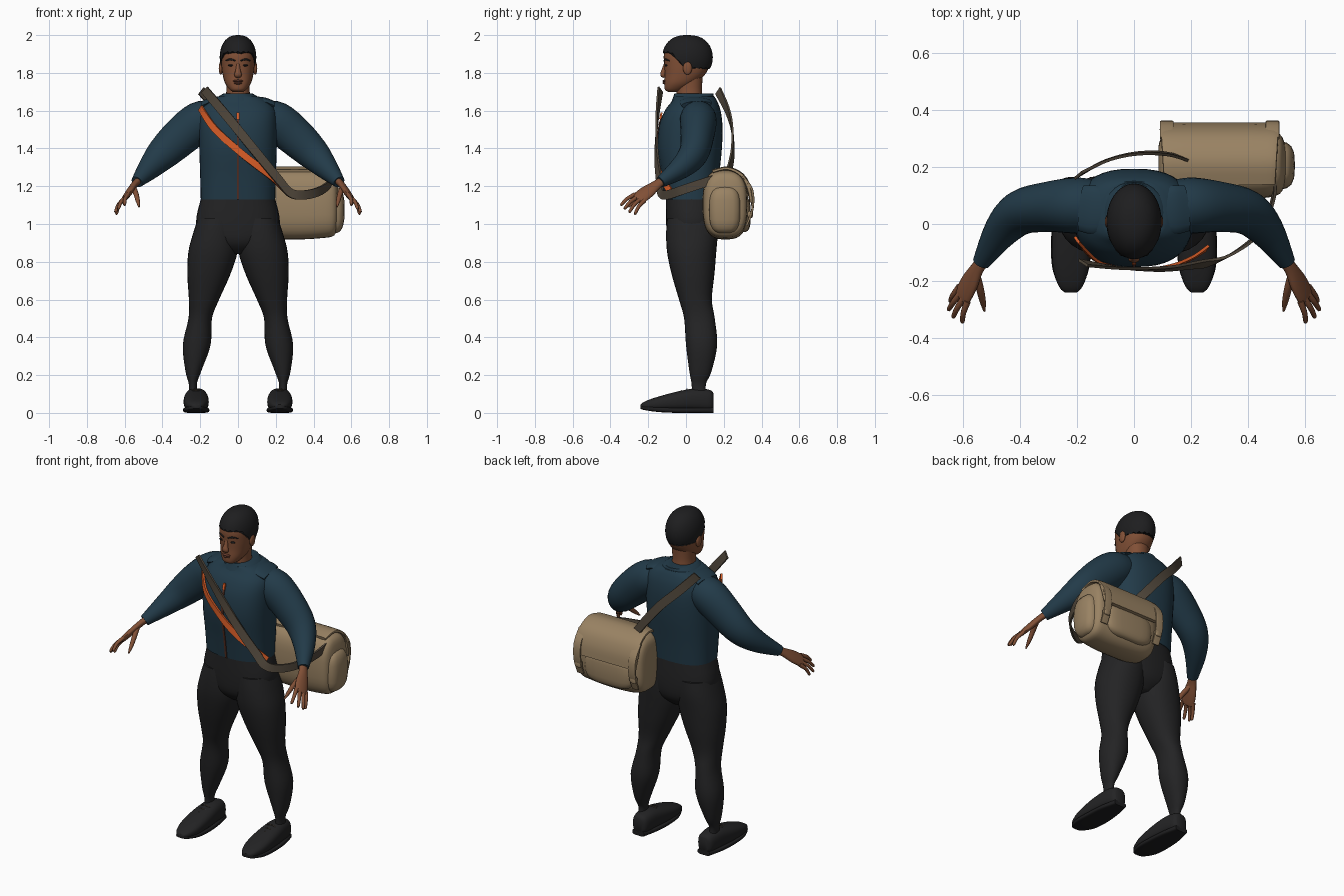
import bpy, bmesh, math
from mathutils import Vector as V


def material(name, rgb):
    m = bpy.data.materials.new(name)
    m.diffuse_color = (*rgb, 1)
    return m


SHIRT = material("dark teal knit", (0.016, 0.043, 0.066))
PANTS = material("charcoal cloth", (0.017, 0.017, 0.018))
HAIR = material("black hair", (0.013, 0.013, 0.014))
SKIN = material("brown skin", (0.22, 0.080, 0.037))
LIPS = material("dark lips", (0.13, 0.042, 0.025))
BAG = material("tan canvas", (0.32, 0.225, 0.125))
STRAP = material("brown webbing", (0.085, 0.066, 0.046))
ORANGE = material("orange cord", (0.70, 0.11, 0.02))
ZIP = material("rust zip", (0.09, 0.028, 0.016))


def smooth_rows(rows, k=4):
    """Catmull-Rom interpolation of equal-length tuples."""
    out = []
    for i in range(len(rows) - 1):
        a, b, c, d = rows[max(i - 1, 0)], rows[i], rows[i + 1], rows[min(i + 2, len(rows) - 1)]
        for j in range(k):
            t = j / k
            out.append(tuple(q + .5 * t * (r - p + t * (2 * p - 5 * q + 4 * r - s + t * (3 * (q - r) + s - p)))
                             for p, q, r, s in zip(a, b, c, d)))
    return out + [tuple(rows[-1])]


def skin_rings(name, rings, mat, angle=50):
    """Bridge closed rings of points and cap both ends."""
    bm = bmesh.new()
    vs = [[bm.verts.new(p) for p in ring] for ring in rings]
    n = len(vs[0])
    for a, b in zip(vs, vs[1:]):
        for i in range(n):
            bm.faces.new((a[i], a[(i + 1) % n], b[(i + 1) % n], b[i]))
    bm.faces.new(vs[0][::-1])
    bm.faces.new(vs[-1])
    bmesh.ops.recalc_face_normals(bm, faces=bm.faces)
    me = bpy.data.meshes.new(name)
    bm.to_mesh(me)
    bm.free()
    me.materials.append(mat)
    ob = bpy.data.objects.new(name, me)
    bpy.context.collection.objects.link(ob)
    bpy.ops.object.select_all(action='DESELECT')
    ob.select_set(True)
    bpy.context.view_layer.objects.active = ob
    bpy.ops.object.shade_smooth_by_angle(angle=math.radians(angle))
    return ob


def oval(p, n):
    f = lambda c: math.copysign(abs(c) ** (2 / p), c)
    return [(f(math.cos(2 * math.pi * i / n)), f(math.sin(2 * math.pi * i / n))) for i in range(n)]


def loft(name, rows, mat, axis='z', p=2.2, n=28, s=1, k=4):
    """Rows: position on axis, then low/high limits of the two other axes; s mirrors x."""
    rings = []
    for h, a0, a1, b0, b1 in smooth_rows(rows, k):
        ring = []
        for c, d in oval(p, n):
            a, b = (a0 + a1) / 2 + c * (a1 - a0) / 2, (b0 + b1) / 2 + d * (b1 - b0) / 2
            x, y, z = {'z': (a, b, h), 'y': (a, h, b), 'x': (h, a, b)}[axis]
            ring.append((x * s, y, z))
        rings.append(ring)
    return skin_rings(name, rings, mat)


def tube(name, rows, mat, side=(0, 1, 0), s=1, n=16, k=4, p=2):
    """Rows: x, y, z, radius along side, radius across it."""
    pts, rings = smooth_rows(rows, k), []
    for i, r in enumerate(pts):
        t = (V(pts[min(i + 1, len(pts) - 1)][:3]) - V(pts[max(i - 1, 0)][:3])).normalized()
        u = V(side)
        u = (u - t * u.dot(t)).normalized()
        w = t.cross(u)
        ring = [V(r[:3]) + u * c * r[3] + w * d * r[4] for c, d in oval(p, n)]
        rings.append([(q.x * s, q.y, q.z) for q in ring])
    return skin_rings(name, rings, mat)


def ribbon(name, path, mat, width, thick=.01, k=6):
    """Flat strap whose face looks away from the body's axis."""
    pts, rings = [V(q) for q in smooth_rows(path, k)], []
    for i, q in enumerate(pts):
        t = (pts[min(i + 1, len(pts) - 1)] - pts[max(i - 1, 0)]).normalized()
        w = t.cross(V((q.x * .6, q.y - .03, 0)).normalized()).normalized() * width / 2
        m = w.cross(t).normalized() * thick / 2
        rings.append([q + w + m, q - w + m, q - w - m, q + w - m])
    return skin_rings(name, rings, mat, 40)


def blob(name, c, r, mat, p=2, n=16, s=1):
    """Rounded lump; a higher p makes it boxier."""
    rings = []
    for i in range(1, 12):
        a = -math.pi / 2 + math.pi * i / 12
        h = math.copysign(abs(math.sin(a)) ** (2 / p), math.sin(a))
        q = abs(math.cos(a)) ** (2 / p)
        rings.append([((c[0] + d * r[0] * q) * s, c[1] + e * r[1] * q, c[2] + h * r[2]) for d, e in oval(p, n)])
    return skin_rings(name, rings, mat)


def sym(rows):
    return [(z, -x, x, y0, y1) for z, x, y0, y1 in rows]


# Head and neck
loft("neck", sym([(1.62, .075, -.05, .10), (1.70, .062, -.05, .085), (1.80, .065, -.05, .09)]), SKIN)
loft("head", sym([(1.70, .028, -.095, -.04), (1.712, .045, -.112, -.01), (1.745, .068, -.115, .05),
                  (1.79, .081, -.113, .10), (1.84, .088, -.115, .123), (1.90, .089, -.117, .13),
                  (1.95, .075, -.095, .115), (1.98, .04, -.05, .07)]), SKIN, p=2.3)
tube("nose", [(0, -.108, 1.85, .008, .008), (0, -.117, 1.815, .013, .012), (0, -.122, 1.79, .020, .014),
              (0, -.112, 1.778, .014, .006)], SKIN, (1, 0, 0))
blob("upper_lip", (0, -.112, 1.757), (.026, .012, .007), LIPS)
blob("lower_lip", (0, -.112, 1.746), (.022, .012, .007), LIPS)
for s, tag in ((1, "left"), (-1, "right")):
    blob("ear_" + tag, (.091, .008, 1.825), (.011, .024, .035), SKIN, s=s)
    blob("eye_" + tag, (.037, -.104, 1.840), (.016, .009, .006), HAIR, s=s)
    tube("brow_" + tag, [(.014, -.116, 1.864, .004, .004), (.04, -.108, 1.872, .004, .005),
                         (.064, -.088, 1.864, .003, .003)], HAIR, s=s, n=8)

# Cropped hair cap, hairline dropping from brow to nape
rings = []
for i in range(13):
    ring = []
    for j in range(40):
        a = 2 * math.pi * j / 40
        f = min(max((math.sin(a) + .75) / .75, 0), 1)
        low = .24 - .74 * f * f * (3 - 2 * f) + .04 * (-1) ** j * (i < 1)
        lat = low + (math.pi / 2 - low) * min(i / 12, .985)
        q = max(math.cos(lat), 0) ** .8
        ring.append((.097 * q * math.cos(a), .008 + .134 * q * math.sin(a), 1.882 + .118 * math.sin(lat)))
    rings.append(ring)
skin_rings("hair", rings, HAIR)

# Shirt body, collar and front zip
front = [(1.13, -.112), (1.25, -.128), (1.40, -.150), (1.52, -.142), (1.60, -.112)]
half = (.197, .200, .205, .207, .200)
back = (.165, .175, .190, .193, .183)
torso = [(z, x, y, b) for (z, y), x, b in zip(front, half, back)]
loft("shirt_body", sym(torso + [(1.65, .165, -.075, .165), (1.675, .11, -.065, .15)]), SHIRT, p=2.5, n=40)
loft("collar", sym([(1.63, .125, -.085, .155), (1.67, .108, -.068, .148), (1.690, .078, -.062, .145)]), SHIRT)
ribbon("zip", [(0, y, z) for z, y in front[:4]] + [(0, -.124, 1.575)], ZIP, .012, .008)
ribbon("zip_pull", [(0, -.129, 1.59), (0, -.138, 1.555)], ORANGE, .014, .01)

# Trousers seat
loft("trousers_seat", sym([(1.15, .192, -.107, .162), (1.0, .222, -.105, .168), (.90, .16, -.09, .155),
                           (.84, .05, -.03, .10)]), PANTS, p=2.4)

spread = V((-.045, -.08, .05)).normalized()
tips = [(.645, -.272, 1.052), (.651, -.302, 1.062), (.635, -.328, 1.080), (.602, -.346, 1.100)]
for s, tag in ((1, "left"), (-1, "right")):
    # Sleeves
    tube("sleeve_" + tag, [(.12, .065, 1.565, .085, .085), (.20, .065, 1.545, .098, .105),
                           (.30, .060, 1.465, .088, .103), (.395, .040, 1.375, .078, .088),
                           (.465, -.025, 1.300, .060, .064), (.535, -.135, 1.222, .030, .032)], SHIRT, s=s, n=24)
    # Shoulder yoke seam panel
    tube("shoulder_panel_" + tag, [(.09, .05, 1.655, .07, .02), (.14, .05, 1.648, .085, .022),
                                   (.185, .055, 1.630, .08, .022)], SHIRT, s=s)
    # Hands
    tube("palm_" + tag, [(.520, -.115, 1.237, .024, .020), (.548, -.155, 1.208, .027, .018),
                         (.575, -.205, 1.170, .040, .018), (.600, -.252, 1.135, .040, .014),
                         (.604, -.260, 1.129, .030, .009)], SKIN, spread, s=s)
    for i, tip in enumerate(tips):
        base = V((.597, -.245, 1.140)) + spread * (i - 1.5) * .022
        mid = base.lerp(V(tip), .5) + V((.005, -.003, .006))
        tube("finger_%d_%s" % (i + 1, tag), [(*base, .012, .012), (*mid, .010, .010),
             (*base.lerp(V(tip), .93), .008, .008), (*tip, .003, .003)], SKIN, spread, s=s, n=10, k=3)
    tube("thumb_" + tag, [(.555, -.175, 1.195, .016, .015), (.540, -.225, 1.160, .014, .014),
                          (.530, -.270, 1.120, .011, .011), (.524, -.305, 1.090, .004, .004)],
         SKIN, (1, 0, 0), s=s, n=10)
    # Trouser legs
    loft("trouser_leg_" + tag, [(1.03, .005, .212, -.10, .165), (.95, .0, .238, -.105, .168),
         (.85, .003, .263, -.10, .16), (.73, .042, .268, -.075, .15), (.60, .10, .260, -.037, .137),
         (.50, .138, .262, -.01, .152), (.36, .145, .292, .0, .165), (.22, .195, .278, .018, .135),
         (.15, .218, .260, .03, .105), (.08, .21, .265, .03, .11)], PANTS, s=s)
    # Shoes: upper, sole, laces
    loft("shoe_" + tag, [(.145, .19, .25, .02, .105), (.125, .172, .268, .008, .122), (.05, .162, .280, .01, .130),
         (-.05, .155, .288, .01, .112), (-.15, .158, .284, .012, .085), (-.215, .178, .265, .018, .062),
         (-.24, .20, .242, .028, .045)], PANTS, 'y', p=2.6, s=s)
    loft("sole_" + tag, [(.145, .18, .26, .0, .03), (.05, .160, .283, .0, .028), (-.05, .152, .290, .0, .028),
         (-.15, .156, .287, .005, .032), (-.22, .182, .262, .015, .035), (-.24, .20, .242, .022, .036)],
         HAIR, 'y', p=4, s=s)
    for i in range(3):
        y, z = .005 - .03 * i, .127 - .009 * i
        tube("lace_%d_%s" % (i + 1, tag), [(.195, y, z - .006, .003, .003), (.222, y, z, .003, .003),
             (.249, y, z - .006, .003, .003)], STRAP, s=s, n=6, k=2)

# Satchel body, end pocket and back pocket
loft("bag_body", [(.085, .15, .27, 1.0, 1.2), (.10, .11, .305, .95, 1.255), (.16, .09, .325, .925, 1.283),
                  (.30, .088, .33, .918, 1.29), (.44, .09, .325, .925, 1.285), (.51, .105, .315, .94, 1.265),
                  (.53, .15, .27, 1.0, 1.2)], BAG, 'x', p=2.9, n=36)
blob("bag_end_pocket", (.50, .205, 1.075), (.064, .085, .125), BAG, 3)
blob("bag_back_pocket", (.30, .295, 1.05), (.165, .048, .095), BAG, 3.2, 24)
# Flap draped over the top and down the back
tube("bag_flap", [(.30, .14, 1.278, .195, .010), (.30, .22, 1.294, .20, .010), (.30, .295, 1.258, .205, .012),
                  (.30, .332, 1.19, .21, .013), (.30, .346, 1.115, .205, .010)], BAG, (1, 0, 0), p=5, n=28)
# Closing straps and buckles
for i, x in enumerate((.115, .485)):
    tube("bag_strap_%d" % i, [(x, .30, 1.255, .024, .006), (x, .350, 1.18, .024, .006), (x, .352, 1.08, .024, .006),
                              (x, .32, .99, .022, .006)], BAG, (1, 0, 0), p=6)
    blob("buckle_%d" % i, (x, .352, 1.125), (.018, .009, .030), STRAP, 4)
    blob("buckle_tab_%d" % i, (x, .340, 1.05), (.021, .014, .018), BAG, 4)

# Shoulder strap front and back, and orange cord band
ribbon("strap_front", [(-.178, -.136, 1.712), (-.05, -.153, 1.56), (.10, -.157, 1.375), (.215, -.143, 1.235),
                       (.28, -.132, 1.163), (.36, -.095, 1.155), (.44, -.025, 1.178), (.49, .10, 1.22),
                       (.485, .20, 1.25)], STRAP, .048)
ribbon("strap_back", [(-.195, .17, 1.705), (-.10, .22, 1.60), (.0, .245, 1.50), (.10, .247, 1.38),
                      (.175, .23, 1.285)], STRAP, .05)
ribbon("orange_band", [(-.20, -.055, 1.615), (-.125, -.132, 1.505), (0, -.157, 1.39), (.10, -.153, 1.31),
                       (.19, -.125, 1.24), (.255, -.085, 1.175)], ORANGE, .036)
